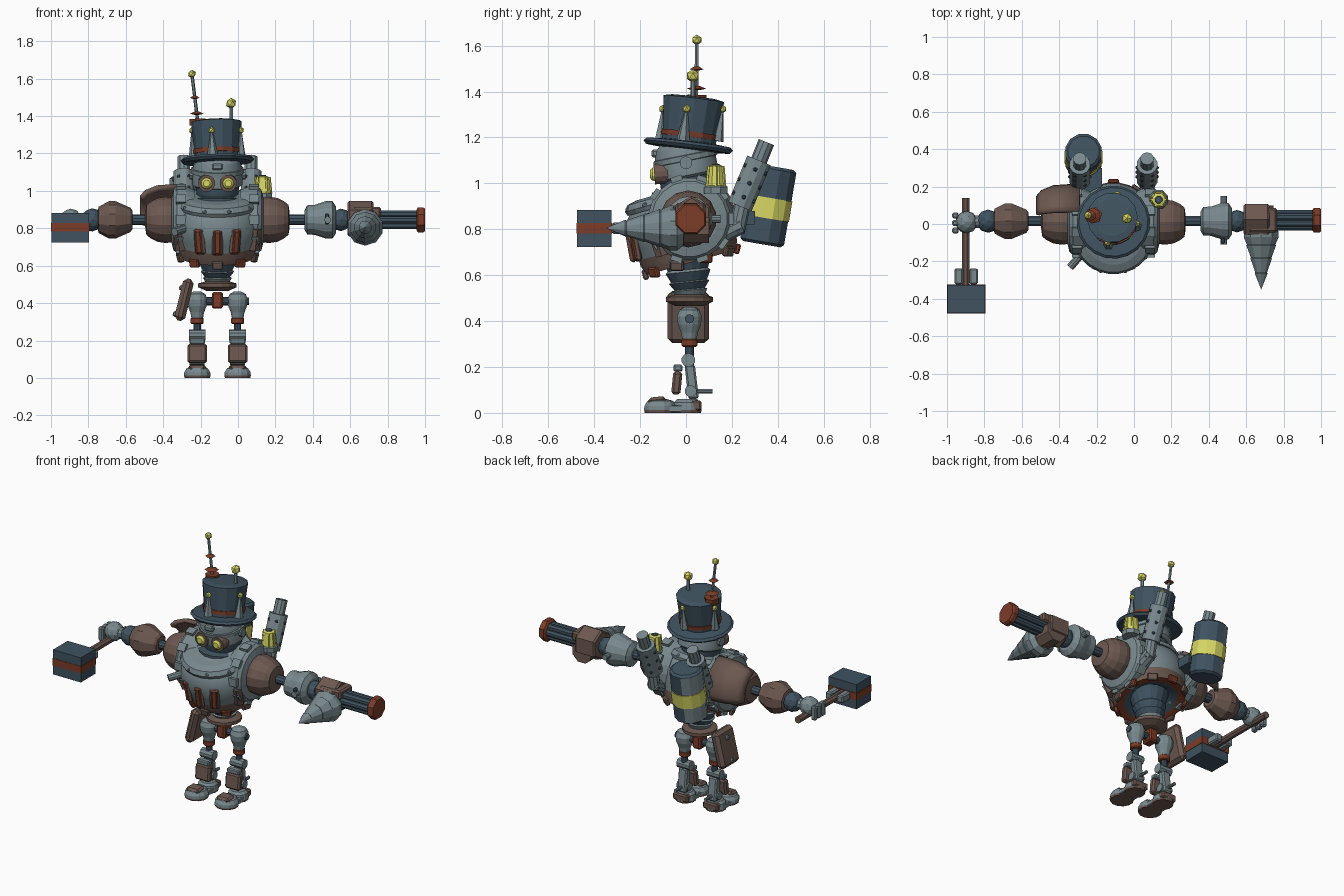
import bpy, bmesh
from math import sin, cos, pi, radians
from mathutils import Vector, Matrix, Euler

if "Cube" in bpy.data.objects:
    bpy.data.objects.remove(bpy.data.objects["Cube"])

MATS = {}
for key, label, rgb in (("grey", "Steel grey", (.19, .25, .27)), ("blue", "Dark blue steel", (.05, .086, .118)),
                        ("brown", "Dull brown", (.15, .097, .08)), ("rust", "Rust red", (.2, .045, .02)),
                        ("yellow", "Glow yellow", (.68, .68, .13))):
    m = bpy.data.materials.new(label)
    m.use_nodes = True
    m.diffuse_color = (*rgb, 1)
    m.node_tree.nodes["Principled BSDF"].inputs["Base Color"].default_value = (*rgb, 1)
    MATS[key] = m
KEYS = list(MATS)
CX = -.11          # body centre line
SZ = .845          # shoulder and arm height


def finish(name, bm, colour, smooth=0):
    bmesh.ops.recalc_face_normals(bm, faces=bm.faces)
    me = bpy.data.meshes.new(name)
    bm.to_mesh(me)
    bm.free()
    for k in [colour] if colour else KEYS:
        me.materials.append(MATS[k])
    ob = bpy.data.objects.new(name, me)
    bpy.context.collection.objects.link(ob)
    if smooth:
        bpy.ops.object.select_all(action='DESELECT')
        ob.select_set(True)
        bpy.context.view_layer.objects.active = ob
        bpy.ops.object.shade_smooth_by_angle(angle=radians(smooth))
    return ob


def lathe(name, prof, colour, loc, axis=(0, 0, 1), n=12, bands=None, smooth=0):
    """Turn (radius, height) points about an axis; bands recolours chosen segments."""
    bm = bmesh.new()
    rings = []
    for r, h in prof:
        if r == 0:
            rings.append([bm.verts.new((0, 0, h))] * n)
        else:
            rings.append([bm.verts.new((r * cos(2 * pi * (i + .5) / n), r * sin(2 * pi * (i + .5) / n), h))
                          for i in range(n)])
    for s, (a, b) in enumerate(zip(rings, rings[1:])):
        for i in range(n):
            vs = list(dict.fromkeys((a[i], a[(i + 1) % n], b[(i + 1) % n], b[i])))
            f = bm.faces.new(vs)
            if bands is not None:
                f.material_index = KEYS.index(bands.get(s, colour))
    for ring, s in ((rings[0], 0), (rings[-1], len(prof) - 2)):
        if len(set(ring)) > 2:
            f = bm.faces.new(ring)
            if bands is not None:
                f.material_index = KEYS.index(bands.get(s, colour))
    q = Vector(axis).to_track_quat('Z', 'Y').to_matrix().to_4x4()
    bm.transform(Matrix.Translation(loc) @ q)
    return finish(name, bm, None if bands is not None else colour, smooth)


def rod(name, p, q, r, colour, r2=None, n=10):
    d = Vector(q) - Vector(p)
    return lathe(name, [(r, 0), (r if r2 is None else r2, d.length)], colour, p, d, n)


def ball(name, loc, r, colour, sub=1):
    bm = bmesh.new()
    bmesh.ops.create_icosphere(bm, subdivisions=sub, radius=r, matrix=Matrix.Translation(loc))
    return finish(name, bm, colour)


def box(name, loc, size, colour, rot=(0, 0, 0), bevel=0):
    bm = bmesh.new()
    bmesh.ops.create_cube(bm, size=1)
    bm.transform(Matrix.Translation(loc) @ Euler(rot).to_matrix().to_4x4() @ Matrix.Diagonal((*size, 1)))
    ob = finish(name, bm, colour)
    if bevel:
        mod = ob.modifiers.new("Bevel", 'BEVEL')
        mod.width, mod.segments = bevel, 1
    return ob


# Torso, leaning forward
lean = Vector((0, -.27, .963))
base = Vector((CX, .02, .67))
across = Vector((0, .963, .27))


def on_torso(angle, r, h):
    return base + lean * h + Vector((1, 0, 0)) * r * sin(angle) - across * r * cos(angle)


lathe("torso", [(.1, .03), (.16, -.01), (.205, -.015), (.22, .03), (.22, .055), (.234, .1), (.24, .17),
                (.22, .24), (.18, .285), (.11, .31)], "grey", base, lean, 24,
      {0: "blue", 1: "rust", 2: "brown", 3: "brown"}, 30)
lathe("collar", [(.17, .27), (.215, .255), (.222, .275), (.205, .3), (.16, .31)], "grey", base, lean, 24)
for i in range(10):
    a = 2 * pi * i / 10
    box("hem_lug", on_torso(a, .208, -.012), (.06, .025, .045), ("brown", "rust")[i % 2], (.27, 0, a), .006)
    ball("collar_bolt", on_torso(a + .3, .212, .28), .014, "grey")
for a in (-.42, 0, .42):
    out = on_torso(a, 1, 0) - base
    for label, colour, half, lift in (("vent_frame", "brown", .03, .005), ("vent_slot", "rust", .021, .01)):
        bottom, top = on_torso(a, .222 + lift, .062 - half / 3), on_torso(a, .237 + lift, .18 + half / 3)
        mid = (bottom + top) / 2
        box(label, mid, (half * 2, .022, (top - bottom).length), colour, (.18, 0, a), .01)
rod("chest_peg", (-.28, -.16, .8), (-.34, -.23, .78), .022, "grey")
for s in (-1, 1):
    rod("side_strap", on_torso(s * 1.05, .22, .05), on_torso(s * 1.05, .235, .17), .035, "brown", n=6)

# Waist and pelvis
lathe("waist", [(.06, 0), (.078, .03), (.068, .035), (.09, .065), (.08, .07), (.1, .11), (.09, .12), (.12, .2)],
      "blue", (CX, .02, .505), (0, -.1, 1), 16, {0: "grey", 1: "grey", 3: "grey", 5: "grey"})
lathe("pelvis_disc", [(.06, 0), (.105, .02), (.105, .04), (.05, .055)], "brown", (CX, .015, .465), n=16)
box("pelvis_block", (CX, .015, .415), (.06, .08, .09), "rust", bevel=.01)
rod("hip_axle", (CX - .1, .015, .41), (CX + .1, .015, .41), .022, "blue")
box("hip_plate", (-.288, .01, .418), (.058, .18, .23), "brown", (0, .24, 0), .02)
for dz in (-.07, .07):
    ball("hip_plate_bolt", (-.317 + dz * .24, .01, .412 + dz), .018, "grey")

# Legs
for s, side in ((-1, "right"), (1, "left")):
    x = CX + s * .108
    lathe(side + "_thigh", [(.03, -.1), (.038, -.06), (.052, -.025), (.056, .01), (.045, .038), (.02, .052)],
          "grey", (x, .015, .41), n=12)
    rod(side + "_hip_cap", (x, .015, .41), (x + s * .06, .015, .41), .02, "blue")
    lathe(side + "_thigh_ring", [(.03, 0), (.036, .006), (.036, .03), (.03, .036)], "rust", (x, .015, .288))
    rod(side + "_shin_shaft", (x, .015, .2), (x, .015, .3), .02, "blue")
    rod(side + "_knee", (x - .045, .01, .23), (x + .045, .01, .23), .03, "grey")
    box(side + "_calf", (x, .025, .135), (.06, .045, .15), "grey", (.12, 0, 0), .008)
    box(side + "_shin_guard", (x, -.04, .13), (.105, .04, .1), "brown", (-.1, 0, 0), .01)
    box(side + "_shin_top", (x, -.035, .195), (.085, .04, .03), "grey", bevel=.006)
    rod(side + "_ankle", (x - .04, .02, .095), (x + .04, .02, .095), .026, "grey")
    rod(side + "_heel_spur", (x, .02, .095), (x, .115, .095), .01, "grey")
    lathe(side + "_toe", [(.07, 0), (.073, .012), (.072, .03), (.058, .052), (.03, .06)], "grey", (x, -.112, 0),
          n=12, bands={0: "brown"})
    lathe(side + "_heel", [(.062, 0), (.065, .012), (.06, .045), (.045, .06)], "grey", (x, .005, 0), n=12,
          bands={0: "brown"})
    box(side + "_sole", (x, -.055, .018), (.115, .1, .03), "grey", bevel=.004)
    box(side + "_toe_cap", (x, -.125, .05), (.09, .075, .04), "brown", (.1, 0, 0), .012)
    box(side + "_heel_block", (x, .045, .032), (.105, .045, .045), "brown", bevel=.008)

# Shoulders
for s, side in ((-1, "right"), (1, "left")):
    ax = (s, 0, 0)
    lathe(side + "_shoulder_ring", [(.16, .12), (.18, .165), (.18, .215), (.165, .235), (.125, .245)], "grey",
          (CX, .015, SZ), ax, 20)
    lathe(side + "_shoulder_dome", [(.118, .235), (.124, .275), (.117, .32), (.1, .355), (.08, .38), (.04, .386)],
          "brown", (CX, .01, SZ), ax, 14)
    for i in range(10):
        a = 2 * pi * i / 10
        box(side + "_ring_tooth", (CX + s * .195, .015 + .18 * cos(a), SZ + .18 * sin(a)), (.055, .05, .03),
            "grey", (a + pi / 2, 0, 0))
    rod(side + "_arm_shaft", (CX + s * .37, .015, SZ), (CX + s * .5, .015, SZ), .028, "blue")

# Curved plate over the back of the right shoulder
bm = bmesh.new()
vs = [bm.verts.new((x, r * cos(-.2) + .015, r * sin(-.2) + SZ))
      for x, r in ((-.29, .19), (-.43, .18), (-.49, .155), (-.515, .125))]
es = [bm.edges.new(e) for e in zip(vs, vs[1:])]
bmesh.ops.spin(bm, geom=vs + es, cent=(0, .015, SZ), axis=(1, 0, 0), angle=1.5, steps=8)
plate = finish("shoulder_plate", bm, "brown", 35)
mod = plate.modifiers.new("Thickness", 'SOLIDIFY')
mod.thickness, mod.offset = .025, 0

# Left arm with drill and barrel
lathe("left_forearm", [(.05, .355), (.078, .37), (.08, .41), (.1, .47), (.1, .505), (.07, .525)], "grey",
      (0, .015, SZ), (1, 0, 0), 14)
rod("forearm_pin", (.48, -.11, SZ), (.48, .15, SZ), .018, "grey")
box("forearm_latch", (.475, -.09, SZ + .005), (.022, .03, .06), "blue", bevel=.006)
ball("left_wrist", (.55, .015, SZ), .06, "blue", 2)
lathe("gun_body", [(.085, .585), (.095, .595), (.095, .715), (.085, .725)], "brown", (0, .025, .85), (1, 0, 0), 6)
box("gun_shoulder", (.69, .02, .885), (.15, .13, .06), "brown", bevel=.01)
lathe("drill", [(.075, 0), (.098, .03), (.098, .06), (.08, .1), (.083, .105), (.058, .17), (.06, .175), (.033, .25),
                (.036, .255), (0, .34)], "grey", (.68, -.01, .805), (0, -1, 0), 10)
rod("drill_mount", (.68, .1, .805), (.68, -.02, .805), .07, "brown", n=8)
for i in range(6):
    y, z = .02 + .035 * cos(i * pi / 3), SZ + .035 * sin(i * pi / 3)
    rod("barrel", (.7, y, z), (.97, y, z), .021, "blue", n=8)
lathe("barrel_cap", [(.06, .955), (.072, .962), (.072, .99), (.065, 1)], "rust", (0, .02, SZ), (1, 0, 0), 8)

# Right arm with hammer
lathe("right_forearm", [(.05, .565), (.065, .575), (.1, .655), (.1, .69), (.07, .745), (.05, .75)], "brown",
      (0, .015, SZ), (-1, 0, 0), 10)
ball("right_wrist", (-.78, .015, SZ), .062, "blue", 2)
rod("hand_joint", (-.78, .015, SZ), (-.87, .01, SZ), .035, "grey")
ball("hand", (-.895, .01, .845), .06, "grey", 2)
for i in range(3):
    box("finger", (-.955, -.035 + i * .04, .83), (.035, .032, .09), "grey", bevel=.008)
rod("hammer_handle", (-.9, .14, .805), (-.9, -.34, .805), .022, "brown", n=8)
for dx in (-.04, .04):
    box("hammer_bracket", (-.897 + dx, -.28, .805), (.045, .085, .05), "grey", bevel=.008)
for dz in (-.05, .05):
    box("hammer_block", (-.897, -.4, .803 + dz), (.2, .15, .06), "blue")
box("hammer_band", (-.897, -.4, .805), (.205, .155, .046), "rust")

# Head
lathe("jaw", [(.09, -.15), (.11, -.11), (.118, -.06), (.12, 0), (.1, .06)], "blue", (CX, .0, 1.08), n=20, smooth=30)
lathe("neck", [(.14, 0), (.14, .03), (.09, .04)], "blue", (CX, -.01, .93), n=16)
lathe("helmet", [(.12, -.065), (.135, -.055), (.135, .03), (.12, .075), (.08, .11)], "grey", (CX, .0, 1.09),
      (0, -.2, 1), 20, smooth=30)
lathe("helmet_band", [(.13, 0), (.142, .004), (.142, .026), (.13, .03)], "grey", (CX, .0, 1.095), (0, -.2, 1), 20)
for s in (-1, 1):
    x = CX + s * .058
    rod("eye_rim", (x, -.08, 1.045), (x, -.138, 1.04), .046, "brown", n=12)
    lathe("eye_lens", [(.031, 0), (.029, .012), (.018, .022)], "yellow", (x, -.134, 1.04), (0, -1, 0))
    rod("ear_bolt", (CX + s * .11, 0, 1.09), (CX + s * .15, 0, 1.09), .028, "grey")
box("brow_knob", (CX, -.13, 1.13), (.06, .04, .035), "grey", bevel=.008)

# Hat
hat_up = Vector((-.03, .12, 1)).normalized()
hat = Vector((CX, .01, 1.165))
lathe("hat_brim", [(.1, -.02), (.185, -.014), (.197, 0), (.185, .012), (.12, .018)], "blue", hat, hat_up, 20)
lathe("hat_crown", [(.12, 0), (.122, .035), (.127, .035), (.128, .058), (.122, .058), (.136, .205), (.1, .213)],
      "blue", hat, hat_up, 14, {1: "rust", 2: "rust", 3: "rust"})
for i in range(4):
    a = i * pi / 2 - .2
    d = Vector((cos(a), sin(a), 0))
    foot = hat + d * .125 + hat_up * .02
    tip = hat + d * .132 + hat_up * .16
    rod("hat_spike", foot, tip, .03, "grey", .005, 6)
    ball("spike_bead", tip, .019, "yellow")
rod("antenna_base", (-.215, .045, 1.35), (-.216, .046, 1.385), .045, "rust", n=6)
rod("tall_antenna", (-.215, .045, 1.37), (-.246, .047, 1.62), .009, "grey", n=6)
for z, r in ((1.415, .042), (1.5, .03)):
    lathe("antenna_disc", [(r * .4, -.008), (r, -.003), (r * .3, .01)], "rust",
          (-.215 - (z - 1.37) * .124, .046, z), n=6)
ball("tall_antenna_bead", (-.246, .047, 1.625), .023, "yellow")
rod("short_antenna", (-.037, .03, 1.36), (-.037, .03, 1.46), .011, "grey", n=6)
ball("short_antenna_bead", (-.037, .03, 1.468), .03, "yellow")

# Exhaust pipes on the back
for s in (-1, 1):
    x = CX + s * .18
    rod("pipe_elbow", (x, .14, .77), (x, .24, .82), .04, "grey")
    rod("pipe_lower", (x, .22, .79), (x, .25, .93), .036, "grey")
    rod("pipe_muffler", (x, .235, .9), (x, .318, 1.1), .057, "grey", n=12)
    rod("pipe_tip", (x, .31, 1.08), (x, .35, 1.18), .036, "grey")
    for k in range(3):
        for a in range(6):
            c = Vector((x, .252 + k * .025, .94 + k * .06))
            ang = a * pi / 3
            off = Vector((cos(ang), sin(ang) * .92, -sin(ang) * .38)) * .053
            ball("muffler_rivet", c + off, .011, "blue")

# Tank, with lighter plates on its outer side
tank = lathe("tank", [(.085, 0), (.1, .012), (.1, .115), (.104, .115), (.104, .205), (.1, .205), (.1, .33),
                      (.085, .342)], "blue", (-.27, .33, .735), (0, .17, 1), 12,
             {2: "yellow", 3: "yellow", 4: "yellow"})
for p in tank.data.polygons:
    if p.normal.x < -.2 and abs(p.normal.z) < .4 and p.material_index == KEYS.index("blue"):
        p.material_index = KEYS.index("grey")
box("tank_mount", (-.22, .23, .85), (.1, .14, .06), "blue")

# Lantern on the left shoulder
lathe("lantern_base", [(.055, 0), (.055, .03), (.048, .035)], "grey", (.132, .13, .955), n=8)
lathe("lantern_glass", [(.046, 0), (.036, .09), (.02, .095)], "yellow", (.132, .13, .985), n=8)
for i in range(6):
    d = Vector((cos(i * pi / 3), sin(i * pi / 3), 0))
    c = Vector((.132, .13, .985))
    rod("lantern_rib", c + d * .045, c + d * .036 + Vector((0, 0, .09)), .007, "yellow", n=5)
lathe("lantern_cap", [(.022, 0), (.018, .006)], "blue", (.132, .13, 1.078), n=8)
